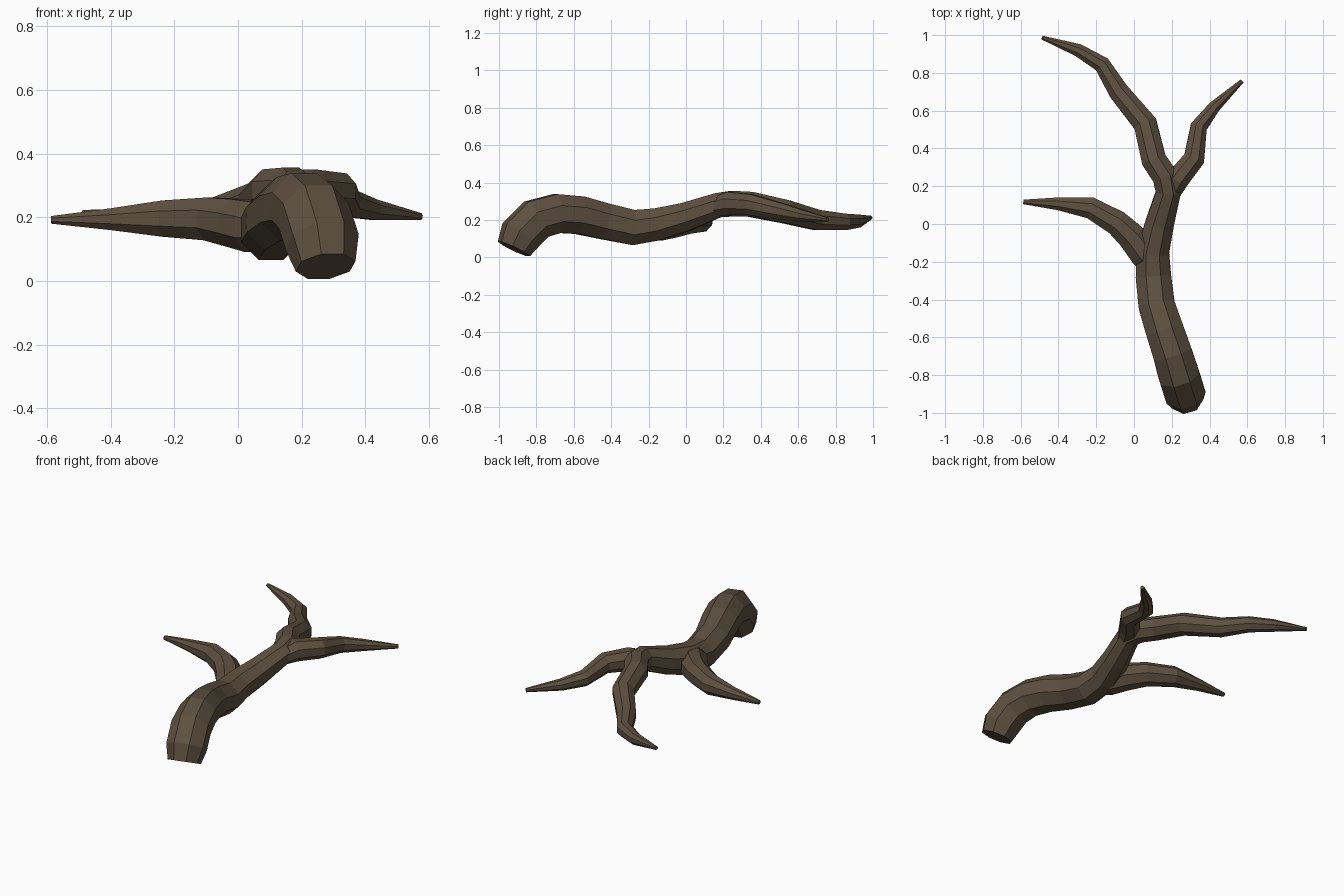
import bpy, bmesh, math
from mathutils import Vector

SIDES = 8
bark = bpy.data.materials.new("dark brown bark")
bark.diffuse_color = (0.11, 0.08, 0.05, 1)


def limb(name, path):
    """Faceted tapering tube through (x, y, z, half width) points, closed at both ends."""
    pts = [Vector(p[:3]) for p in path]
    bm = bmesh.new()
    rings = []
    for i, p in enumerate(pts):
        # ring plane bisects the bend
        t = Vector((0, 0, 0))
        if i > 0:
            t += (p - pts[i - 1]).normalized()
        if i < len(pts) - 1:
            t += (pts[i + 1] - p).normalized()
        t.normalize()
        side = t.cross(Vector((0, 0, 1))).normalized()
        up = side.cross(t)
        r = path[i][3] / math.cos(math.pi / SIDES)
        ring = []
        for k in range(SIDES):
            a = math.tau * (k + 0.5) / SIDES
            ring.append(bm.verts.new(p + r * (math.cos(a) * side + math.sin(a) * up)))
        rings.append(ring)
    for a, b in zip(rings, rings[1:]):
        for k in range(SIDES):
            n = (k + 1) % SIDES
            bm.faces.new((a[k], a[n], b[n], b[k]))
    bm.faces.new(rings[0])
    bm.faces.new(rings[-1])
    bmesh.ops.recalc_face_normals(bm, faces=bm.faces)
    me = bpy.data.meshes.new(name)
    bm.to_mesh(me)
    bm.free()
    me.materials.append(bark)
    ob = bpy.data.objects.new(name, me)
    bpy.context.collection.objects.link(ob)
    return ob


# main stem, from the cut end up into the long left fork
limb("main_stem", [
    (0.275, -0.92, 0.046, 0.088),
    (0.265, -0.885, 0.12, 0.108),
    (0.238, -0.80, 0.205, 0.108),
    (0.205, -0.69, 0.235, 0.104),
    (0.165, -0.57, 0.226, 0.101),
    (0.120, -0.43, 0.192, 0.096),
    (0.103, -0.28, 0.160, 0.094),
    (0.100, -0.15, 0.178, 0.086),
    (0.135, 0.00, 0.217, 0.076),
    (0.182, 0.17, 0.279, 0.066),
    (0.165, 0.25, 0.288, 0.068),
    (0.105, 0.34, 0.285, 0.066),
    (0.060, 0.53, 0.245, 0.062),
    (-0.080, 0.70, 0.200, 0.054),
    (-0.170, 0.845, 0.190, 0.044),
    (-0.295, 0.92, 0.195, 0.034),
    (-0.487, 0.987, 0.213, 0.010),
])

# right fork
limb("right_branch", [
    (0.180, 0.13, 0.265, 0.045),
    (0.228, 0.235, 0.288, 0.062),
    (0.318, 0.345, 0.282, 0.056),
    (0.343, 0.515, 0.245, 0.044),
    (0.425, 0.62, 0.224, 0.032),
    (0.572, 0.757, 0.202, 0.011),
])

# lower left branch
limb("lower_left_branch", [
    (0.110, -0.24, 0.160, 0.060),
    (0.055, -0.155, 0.170, 0.080),
    (-0.010, -0.07, 0.183, 0.075),
    (-0.090, 0.005, 0.195, 0.067),
    (-0.230, 0.085, 0.196, 0.057),
    (-0.400, 0.107, 0.194, 0.034),
    (-0.586, 0.117, 0.192, 0.012),
])
